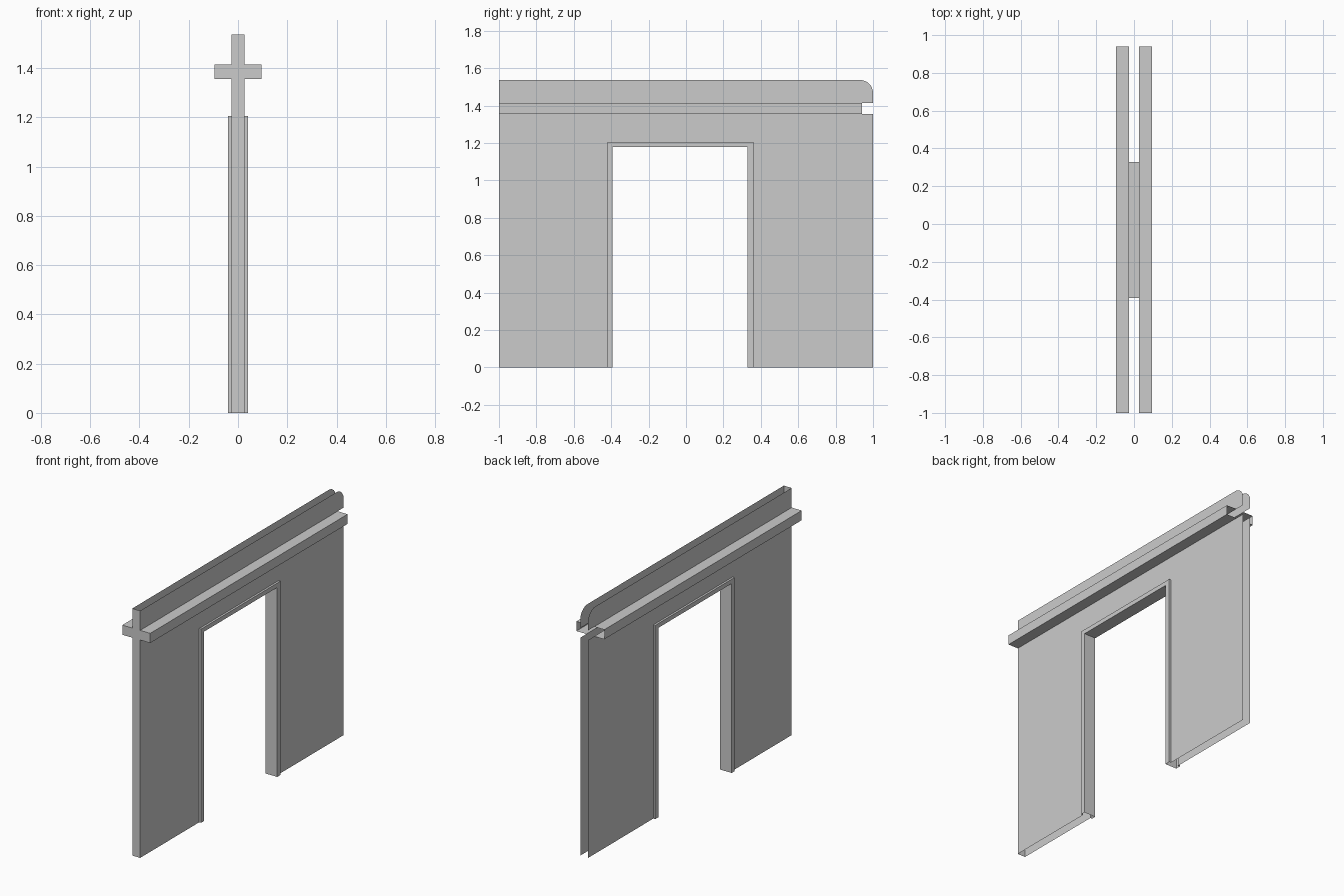
import bpy
import bmesh
from math import sin, cos, pi

if "Cube" in bpy.data.objects:
    bpy.data.objects.remove(bpy.data.objects["Cube"])

W, C, T = 0.027, 0.04, 0.096        # half widths: wall, door casing, ledge
Z0, Z1, TOP = 1.355, 1.415, 1.537   # ledge bottom, ledge top, wall top
OUT = (-0.42, 0.36, 1.205)          # casing outer edge: y min, y max, height
INN = (-0.392, 0.328, 1.178)        # door opening


def make(name, faces):
    """Build the +x half from polygons and mirror it across x."""
    bm = bmesh.new()
    for pts in faces:
        bm.faces.new([bm.verts.new(p) for p in pts])
    bmesh.ops.remove_doubles(bm, verts=bm.verts, dist=1e-5)
    mesh = bpy.data.meshes.new(name)
    bm.to_mesh(mesh)
    bm.free()
    ob = bpy.data.objects.new(name, mesh)
    bpy.context.collection.objects.link(ob)
    ob.modifiers.new("mirror", 'MIRROR').use_clip = True
    return ob


def sheet(pts, x=W):
    return [(x, y, z) for y, z in pts]


def strips(a, b):
    """Quads joining two open paths."""
    return [(a[i], b[i], b[i + 1], a[i + 1]) for i in range(len(a) - 1)]


def arch(x, edge):
    y0, y1, z = edge
    return [(x, y0, 0), (x, y0, z), (x, y1, z), (x, y1, 0)]


# wall panels around the doorway
y0, y1, zd = OUT
make("wall_panel", [
    sheet([(-1, 0), (y0, 0), (y0, zd), (y0, Z0), (-1, Z0)]),
    sheet([(y0, zd), (y1, zd), (y1, Z0), (y0, Z0)]),
    sheet([(y1, 0), (1, 0), (1, Z0), (y1, Z0), (y1, zd)]),
])

# parapet above the ledge, with a rounded back corner
R = 0.07
corner = [(1 - R + R * cos(i * pi / 16), TOP - R + R * sin(i * pi / 16))
          for i in range(9)]
make("parapet", [sheet([(-1, Z1), (1, Z1)] + corner + [(-1, TOP)])])

# hollow ledge, open at the back
section = [(W, Z0), (T, Z0), (T, Z1), (W, Z1)]
make("ledge", strips([(x, 0.94, z) for x, z in section],
                     [(x, -1, z) for x, z in section]))

# cross-shaped front end cap
cap = [(0, 0), (W, 0)] + section + [(W, TOP), (0, TOP)]
make("front_cap", [[(x, -1, z) for x, z in cap]])

# door casing and lining
rings = [arch(W, OUT), arch(C, OUT), arch(C, INN), arch(0, INN)]
make("door_casing", [f for a, b in zip(rings, rings[1:]) for f in strips(a, b)])
